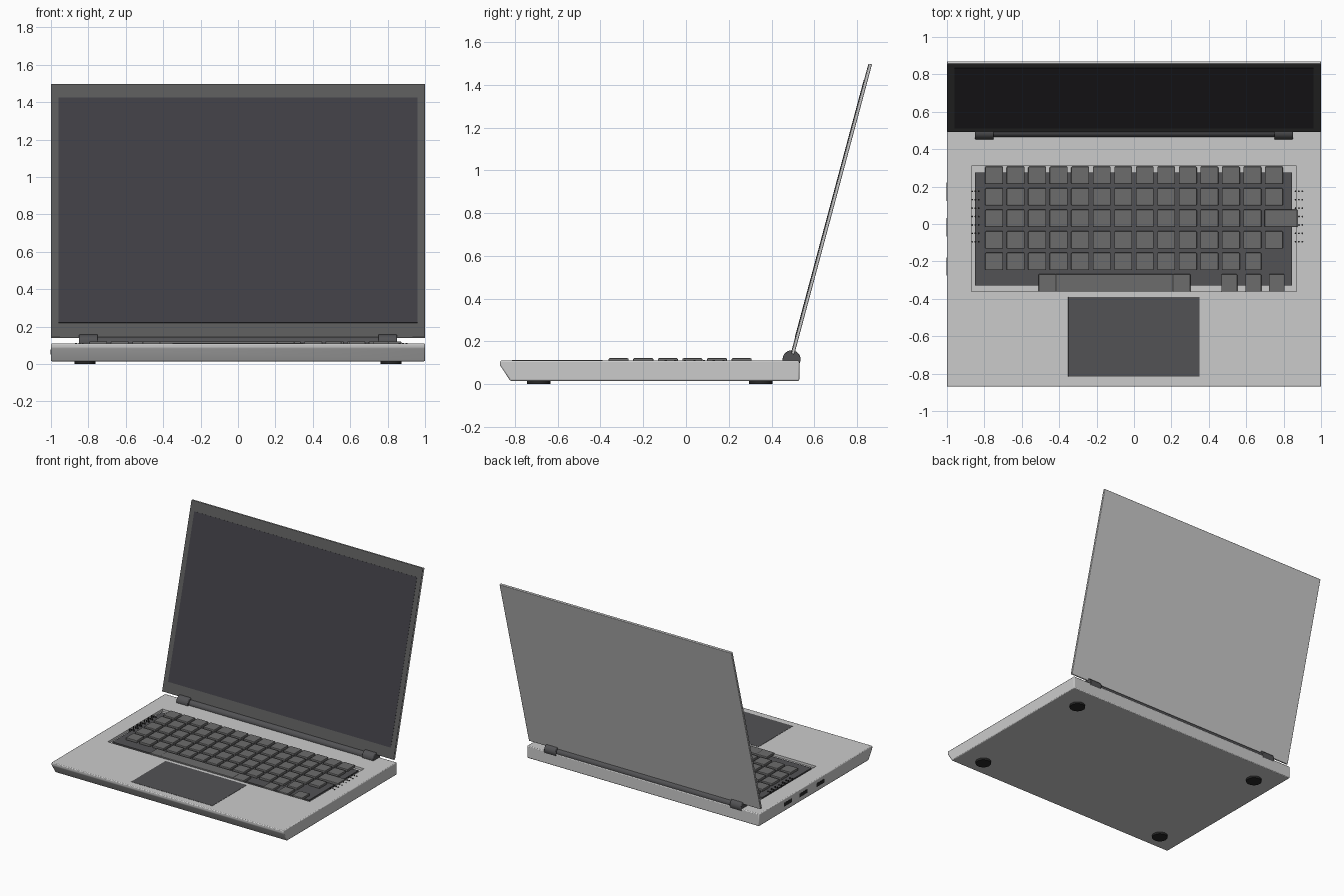
import bpy, bmesh, math
from mathutils import Matrix

if "Cube" in bpy.data.objects:
    bpy.data.objects.remove(bpy.data.objects["Cube"])


def material(name, r, g, b):
    m = bpy.data.materials.new(name)
    m.diffuse_color = (r, g, b, 1)
    m.use_nodes = True
    m.node_tree.nodes["Principled BSDF"].inputs["Base Color"].default_value = m.diffuse_color
    return m


PLATE = material("dark_grey", 0.085, 0.085, 0.09)
KEY = material("key_grey", 0.15, 0.15, 0.15)
BEZEL = material("bezel_grey", 0.10, 0.10, 0.10)
GLASS = material("screen_glass", 0.05, 0.048, 0.058)
BLACK = material("rubber_black", 0.02, 0.02, 0.02)


def make(name, bm, mat=None):
    bmesh.ops.recalc_face_normals(bm, faces=bm.faces)
    mesh = bpy.data.meshes.new(name)
    bm.to_mesh(mesh)
    bm.free()
    ob = bpy.data.objects.new(name, mesh)
    bpy.context.collection.objects.link(ob)
    if mat:
        mesh.materials.append(mat)
    return ob


def add_box(bm, x, y, z):
    """Box from (min, max) pairs."""
    size = [b - a for a, b in (x, y, z)]
    mid = [(a + b) / 2 for a, b in (x, y, z)]
    bmesh.ops.create_cube(bm, size=1, matrix=Matrix.Translation(mid) @ Matrix.Diagonal((*size, 1)))


def add_cyl(bm, loc, r, depth, seg=24, along_x=False):
    rot = Matrix.Rotation(math.pi / 2, 4, 'Y') if along_x else Matrix()
    bmesh.ops.create_cone(bm, cap_ends=True, segments=seg, radius1=r, radius2=r,
                          depth=depth, matrix=Matrix.Translation(loc) @ rot)


def bevel(ob, width, segments=2):
    m = ob.modifiers.new("bevel", 'BEVEL')
    m.width, m.segments = width, segments
    m.limit_method, m.angle_limit = 'ANGLE', math.radians(30)


def box(name, x, y, z, mat=None, bev=0):
    bm = bmesh.new()
    add_box(bm, x, y, z)
    ob = make(name, bm, mat)
    if bev:
        bevel(ob, bev)
    return ob


def smooth(ob):
    bpy.ops.object.select_all(action='DESELECT')
    ob.select_set(True)
    bpy.context.view_layer.objects.active = ob
    bpy.ops.object.shade_smooth_by_angle(angle=math.radians(35))


# base: side profile with a slanted front, extruded across x
profile = [(-0.87, 0.11), (-0.87, 0.088), (-0.822, 0.015), (0.53, 0.015), (0.53, 0.11)]
bm = bmesh.new()
face = bm.faces.new([bm.verts.new((-1, y, z)) for y, z in profile])
ext = bmesh.ops.extrude_face_region(bm, geom=[face])["geom"]
bmesh.ops.translate(bm, vec=(2, 0, 0), verts=[v for v in ext if isinstance(v, bmesh.types.BMVert)])
base = make("base", bm)
bevel(base, 0.006)

# keyboard well cut into the base
cutter = box("well_cutter", (-0.87, 0.87), (-0.36, 0.31), (0.092, 0.2))
cutter.hide_render = True
cutter.hide_viewport = True
cut = base.modifiers.new("well", 'BOOLEAN')
cut.object, cut.operation, cut.solver = cutter, 'DIFFERENCE', 'EXACT'

box("keyboard_plate", (-0.85, 0.845), (-0.33, 0.275), (0.09, 0.103), PLATE)
box("trackpad", (-0.352, 0.35), (-0.815, -0.39), (0.1, 0.112), PLATE, 0.002)

# keys: list of (x centre, width) per row
P = 0.115
row = [((i - 6.5) * P, 0.096) for i in range(14)]
rows = [row, row,
        row[:13] + [(0.786, 0.176)],
        row,
        row[:12] + [(0.638, 0.085)],
        [(-0.463, 0.094), (-0.105, 0.63), (0.255, 0.094),
         (0.51, 0.085), (0.638, 0.085), (0.763, 0.085)]]
bm = bmesh.new()
for r, keys in enumerate(rows):
    y = 0.26 - r * P
    for x, w in keys:
        add_box(bm, (x - w / 2, x + w / 2), (y - 0.047, y + 0.047), (0.1, 0.121))
bevel(make("keys", bm, KEY), 0.005)

# speaker pins beside the keyboard
bm = bmesh.new()
for x0 in (-0.848, 0.882):
    for i in range(3):
        for j in range(7):
            add_cyl(bm, (x0 + (i - 1) * 0.018, 0.175 - j * 0.045, 0.102), 0.005, 0.022, 8)
make("speaker_holes", bm, BLACK)

# ports on the left side
for i, y in enumerate((0.172, -0.018, -0.227)):
    box(f"port_{i + 1}", (-1.002, -0.97), (y - 0.05, y + 0.05), (0.05, 0.08), BLACK, 0.003)

# feet
for sx in (-1, 1):
    for label, y in (("front", -0.69), ("rear", 0.35)):
        bm = bmesh.new()
        add_cyl(bm, (sx * 0.818, y, 0.01), 0.055, 0.02, 32)
        smooth(make(f"{label}_foot_{'left' if sx < 0 else 'right'}", bm, BLACK))

# hinge: long bar and two end barrels
bm = bmesh.new()
add_cyl(bm, (0, 0.495, 0.115), 0.03, 1.52, 32, True)
smooth(make("hinge_bar", bm, PLATE))
for sx in (-1, 1):
    bm = bmesh.new()
    add_cyl(bm, (sx * 0.8, 0.494, 0.116), 0.042, 0.1, 32, True)
    barrel = make("hinge_barrel_" + ("left" if sx < 0 else "right"), bm, PLATE)
    bevel(barrel, 0.004)
    smooth(barrel)

# lid: shell, bezel and screen, built upright then tilted back
lid = [box("lid_shell", (-1, 1), (0, 0.014), (0, 1.405), None, 0.003),
       box("screen_bezel", (-0.998, 0.998), (-0.003, 0.002), (0.002, 1.403), BEZEL),
       box("screen", (-0.96, 0.96), (-0.0045, 0.0), (0.081, 1.328), GLASS)]
for ob in lid:
    ob.location = (0, 0.493, 0.142)
    ob.rotation_euler.x = math.radians(-15)
for ob in [base] + lid[:1]:
    smooth(ob)
